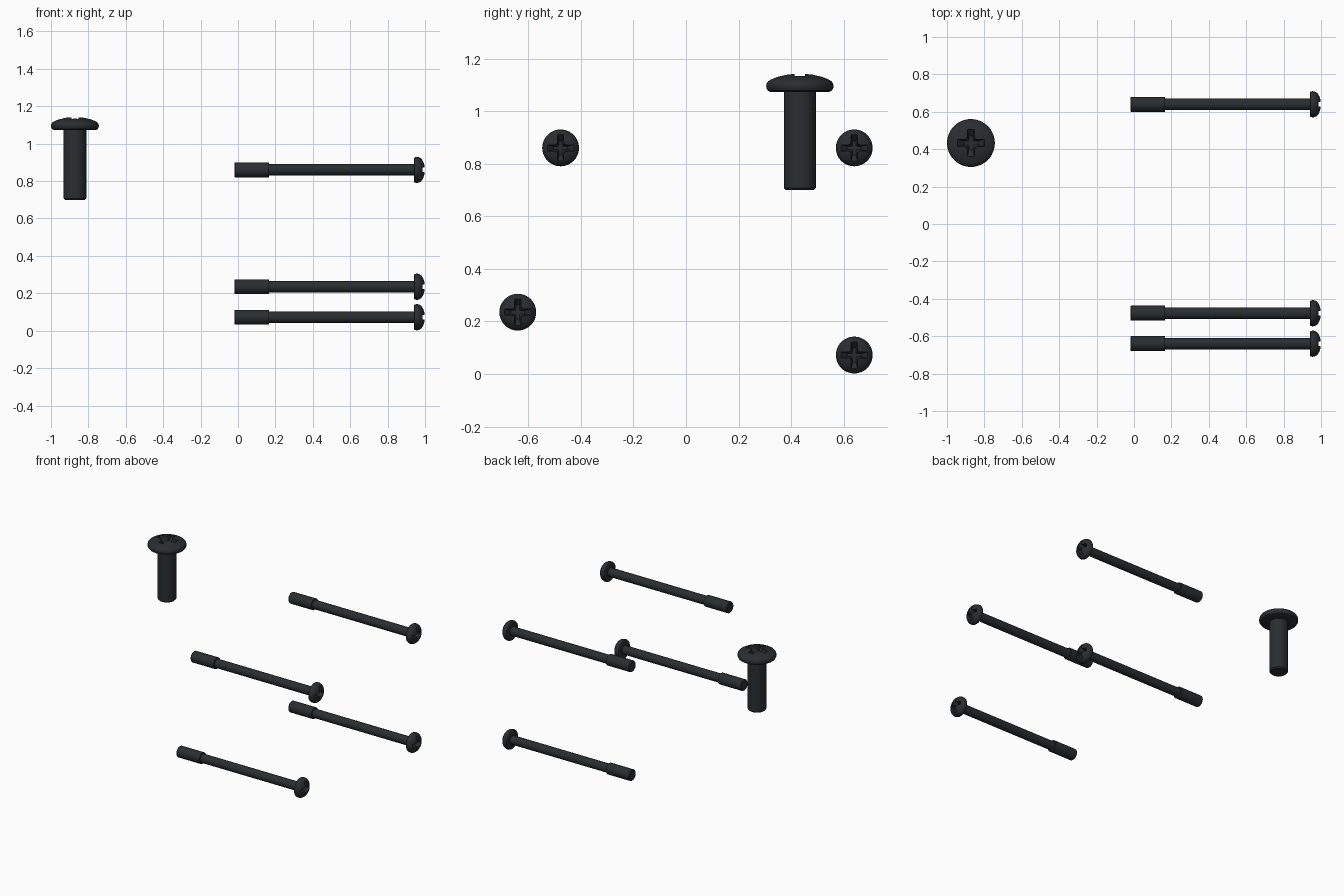
import bpy, bmesh, math

if "Cube" in bpy.data.objects:
    bpy.data.objects.remove(bpy.data.objects["Cube"])


def new_object(name, bm):
    mesh = bpy.data.meshes.new(name)
    bmesh.ops.recalc_face_normals(bm, faces=bm.faces)
    bm.to_mesh(mesh)
    bm.free()
    ob = bpy.data.objects.new(name, mesh)
    bpy.context.collection.objects.link(ob)
    return ob


# Closed turned body; profile is (radius, height), both ends on the axis
def turned(name, profile, sides=48):
    bm = bmesh.new()
    rings = []
    for r, z in profile:
        n = 1 if r == 0 else sides
        rings.append([bm.verts.new((r * math.cos(math.tau * i / sides),
                                    r * math.sin(math.tau * i / sides), z)) for i in range(n)])
    for a, b in zip(rings, rings[1:]):
        for i in range(sides):
            j = (i + 1) % sides
            quad = [a[i % len(a)], a[j % len(a)], b[j % len(b)], b[i % len(b)]]
            bm.faces.new(list(dict.fromkeys(quad)))
    return new_object(name, bm)


# Filleted plus-shaped outline for the driver recess
def cross_outline(arm, w, f):
    quarter = [(arm, -w), (arm, w)]
    for k in range(5):
        t = math.radians(270 - 22.5 * k)
        quarter.append((w + f + f * math.cos(t), w + f + f * math.sin(t)))
    pts = []
    for q in range(4):
        c, s = round(math.cos(q * math.pi / 2)), round(math.sin(q * math.pi / 2))
        pts += [(c * x - s * y, s * x + c * y) for x, y in quarter]
    return pts


# Tapered recess cut into the head
def cut_recess(ob, arm, w, f, top, depth):
    bm = bmesh.new()
    levels = [(top + 0.02, 1.0), (top - depth * 0.4, 0.95), (top - depth, 0.5)]
    rings = [[bm.verts.new((x * s, y * s, z)) for x, y in cross_outline(arm, w, f)]
             for z, s in levels]
    n = len(rings[0])
    for a, b in zip(rings, rings[1:]):
        for i in range(n):
            bm.faces.new((a[i], a[(i + 1) % n], b[(i + 1) % n], b[i]))
    bm.faces.new(rings[0])
    bm.faces.new(rings[-1])
    cutter = new_object("recess_cutter", bm)
    cutter.hide_render = True
    mod = ob.modifiers.new("recess", 'BOOLEAN')
    mod.operation, mod.solver, mod.object = 'DIFFERENCE', 'EXACT', cutter
    bpy.ops.object.select_all(action='DESELECT')
    bpy.context.view_layer.objects.active = ob
    ob.select_set(True)
    bpy.ops.object.modifier_apply(modifier=mod.name)
    bpy.data.objects.remove(cutter)
    bpy.ops.object.shade_smooth_by_angle(angle=math.radians(30))


black = bpy.data.materials.new("black_steel")
black.diffuse_color = (0.022, 0.027, 0.03, 1)
black.use_nodes = True
black.node_tree.nodes["Principled BSDF"].inputs["Base Color"].default_value = black.diffuse_color

# Short upright screw with wide pan head
short = turned("short_screw", [
    (0, 0.70), (0.054, 0.70), (0.061, 0.708), (0.061, 1.073), (0.112, 1.073),
    (0.122, 1.078), (0.127, 1.087), (0.128, 1.096), (0.126, 1.106), (0.12, 1.114),
    (0.108, 1.121), (0.085, 1.130), (0.055, 1.138), (0.025, 1.142), (0, 1.143)])
cut_recess(short, 0.075, 0.02, 0.016, 1.143, 0.05)
short.location = (-0.872, 0.433, 0)
short.data.materials.append(black)

# Long screw: thicker threaded end, slim shank, domed head
long_screw = turned("long_screw_1", [
    (0, -0.02), (0.036, -0.02), (0.040, -0.015), (0.040, 0.165), (0.031, 0.167),
    (0.031, 0.94), (0.061, 0.94), (0.067, 0.944), (0.070, 0.953), (0.0695, 0.962),
    (0.066, 0.972), (0.059, 0.981), (0.048, 0.989), (0.034, 0.995), (0.018, 0.999), (0, 1.0)])
cut_recess(long_screw, 0.053, 0.012, 0.012, 1.0, 0.04)
long_screw.data.materials.append(black)

# Four long screws lying along x, heads to the right
for i, (y, z) in enumerate([(-0.477, 0.86), (0.64, 0.86), (-0.64, 0.235), (0.64, 0.072)]):
    ob = long_screw
    if i:
        ob = long_screw.copy()
        ob.name = f"long_screw_{i + 1}"
        bpy.context.collection.objects.link(ob)
    ob.rotation_euler = (0, math.pi / 2, 0)
    ob.location = (0, y, z)
